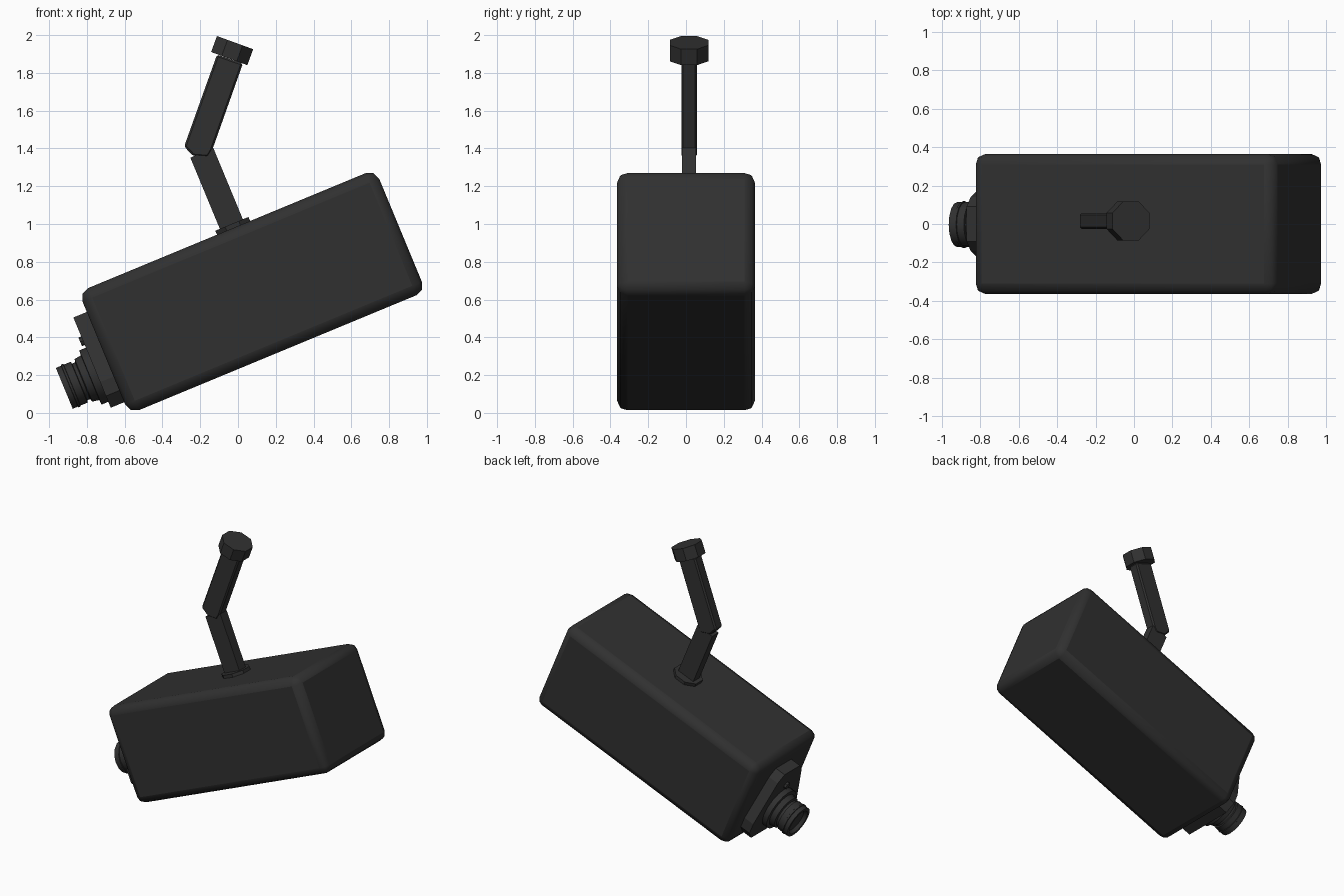
import bpy, bmesh, math
from mathutils import Matrix, Vector

if "Cube" in bpy.data.objects:
    bpy.data.objects.remove(bpy.data.objects["Cube"])

TILT = -math.radians(22.5)      # camera body points down to the left
MOUNT_Y = 0.016

dark = bpy.data.materials.new("dark_grey")
dark.diffuse_color = (0.03, 0.03, 0.03, 1)
dark.use_nodes = True
dark.node_tree.nodes["Principled BSDF"].inputs["Base Color"].default_value = dark.diffuse_color


def finish(bm, name, tilted=True, bevel=0, segments=1, smooth=None):
    bmesh.ops.recalc_face_normals(bm, faces=bm.faces)
    mesh = bpy.data.meshes.new(name)
    bm.to_mesh(mesh)
    bm.free()
    ob = bpy.data.objects.new(name, mesh)
    bpy.context.collection.objects.link(ob)
    mesh.materials.append(dark)
    if tilted:
        ob.rotation_euler.y = TILT
    if bevel:
        m = ob.modifiers.new("bevel", 'BEVEL')
        m.width, m.segments = bevel, segments
    if smooth:
        bpy.context.view_layer.objects.active = ob
        ob.select_set(True)
        bpy.ops.object.shade_smooth_by_angle(angle=math.radians(smooth))
        ob.select_set(False)
    return ob


def prism(name, points, depth, **kw):
    """Closed outline of 3D points pushed along a depth vector."""
    bm = bmesh.new()
    face = bm.faces.new([bm.verts.new(p) for p in points])
    out = bmesh.ops.extrude_face_region(bm, geom=[face])
    verts = [g for g in out['geom'] if isinstance(g, bmesh.types.BMVert)]
    bmesh.ops.translate(bm, verts=verts, vec=depth)
    return finish(bm, name, **kw)


def box(name, lo, hi, **kw):
    pts = [(lo[0], lo[1], lo[2]), (hi[0], lo[1], lo[2]),
           (hi[0], hi[1], lo[2]), (lo[0], hi[1], lo[2])]
    return prism(name, pts, (0, 0, hi[2] - lo[2]), **kw)


def octagon(name, center, angle, apothem, height, **kw):
    bm = bmesh.new()
    r = apothem / math.cos(math.pi / 8)
    mat = (Matrix.Translation(center) @ Matrix.Rotation(angle, 4, 'Y')
           @ Matrix.Rotation(math.pi / 8, 4, 'Z'))
    bmesh.ops.create_cone(bm, cap_ends=True, segments=8, radius1=r, radius2=r,
                          depth=height, matrix=mat)
    return finish(bm, name, **kw)


def lathe(name, profile, y, v, sides, **kw):
    """Profile of (position, radius) turned about the camera's long axis."""
    bm = bmesh.new()
    rings = []
    for u, r in profile:
        rings.append([bm.verts.new((u, y + r * math.cos(a), v + r * math.sin(a)))
                      for a in (2 * math.pi * i / sides for i in range(sides))])
    for a, b in zip(rings, rings[1:]):
        for i in range(sides):
            j = (i + 1) % sides
            bm.faces.new((a[i], a[j], b[j], b[i]))
    bm.faces.new(rings[0])
    bm.faces.new(rings[-1])
    return finish(bm, name, **kw)


# Camera body
box("camera_body", (-0.535, -0.365, 0.214), (1.165, 0.365, 0.914),
    bevel=0.055, segments=2, smooth=40)

# Front plate, tapering towards its top
half = [(0.09, 0.80), (0.14, 0.745), (0.255, 0.43), (0.255, 0.35), (0.20, 0.283)]
outline = half + [(-y, v) for y, v in reversed(half)]
prism("front_plate", [(-0.612, y, v) for y, v in outline], (0.09, 0, 0))

# Lens barrel with stepped rings and a recessed glass
lathe("lens", [(-0.60, 0.155), (-0.65, 0.155), (-0.652, 0.128), (-0.69, 0.122),
               (-0.695, 0.105), (-0.712, 0.105), (-0.715, 0.117), (-0.755, 0.117),
               (-0.757, 0.122), (-0.768, 0.122), (-0.77, 0.117), (-0.80, 0.117),
               (-0.80, 0.095), (-0.775, 0.085)],
      -0.003, 0.472, 16, smooth=35)

# Small indicator above the lens
lathe("indicator", [(-0.60, 0.025), (-0.628, 0.025)], 0, 0.667, 8)

# Mount base on top of the body
octagon("mount_base", (0.353, MOUNT_Y, 0.92), 0, 0.095, 0.034)

# Lower arm, square to the body
box("lower_arm", (0.284, MOUNT_Y - 0.037, 0.90), (0.416, MOUNT_Y + 0.037, 1.345))

# Upper arm with a clipped elbow end
arm = [(-0.285, 1.41), (-0.237, 1.36), (-0.158, 1.354), (-0.137, 1.39),
       (0.026, 1.85), (-0.111, 1.897)]
prism("upper_arm", [(x, MOUNT_Y - 0.041, z) for x, z in arm], (0, 0.082, 0),
      tilted=False, bevel=0.01)

# Ceiling cap
octagon("ceiling_cap", (-0.031, MOUNT_Y, 1.918), math.radians(20), 0.102, 0.09,
        tilted=False)
